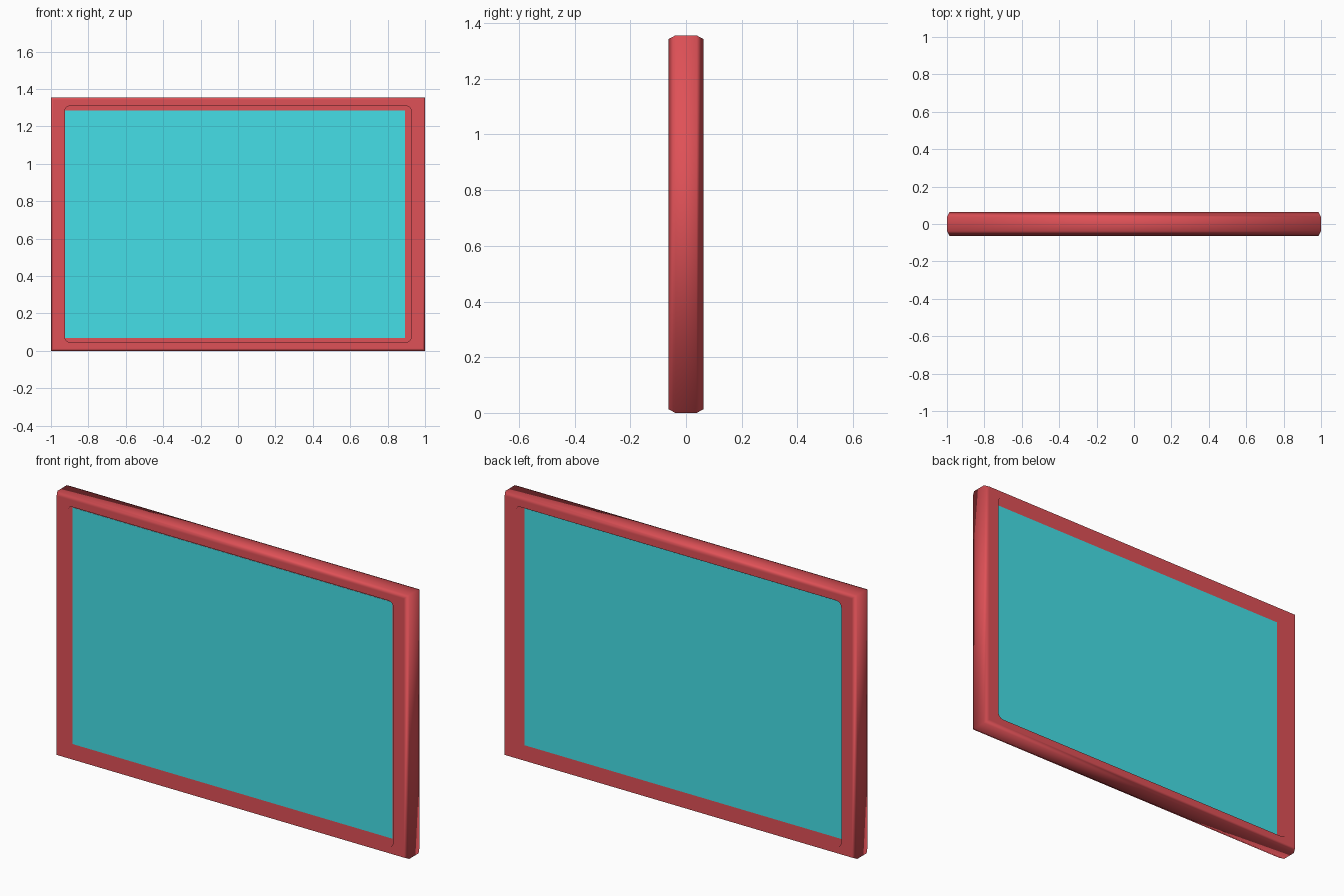
import bpy, bmesh, math

if "Cube" in bpy.data.objects:
    bpy.data.objects.remove(bpy.data.objects["Cube"])

ZC = 0.678                      # height of the frame centre
FLOOR = 0.022                   # distance of each recess floor from the middle


def material(name, rgb):
    m = bpy.data.materials.new(name)
    m.diffuse_color = (*rgb, 1)
    m.use_nodes = True
    m.node_tree.nodes["Principled BSDF"].inputs["Base Color"].default_value = m.diffuse_color
    return m


red = material("coral_red", (0.74, 0.082, 0.095))
teal = material("turquoise", (0.06, 0.74, 0.80))


def add_object(name, bm, mat):
    mesh = bpy.data.meshes.new(name)
    bmesh.ops.recalc_face_normals(bm, faces=bm.faces[:])
    bm.to_mesh(mesh)
    bm.free()
    mesh.materials.append(mat)
    ob = bpy.data.objects.new(name, mesh)
    bpy.context.collection.objects.link(ob)
    return ob


def plate(name, x0, x1, y0, y1, z0, z1, mat):
    bm = bmesh.new()
    bmesh.ops.create_cube(bm, size=1)
    for v in bm.verts:
        v.co = ((x0 + x1) / 2 + v.co.x * (x1 - x0),
                (y0 + y1) / 2 + v.co.y * (y1 - y0),
                (z0 + z1) / 2 + v.co.z * (z1 - z0))
    return add_object(name, bm, mat)


# Frame: square chamfered outside, rounded recess in front and back
CORNERS = [(1, 1), (-1, 1), (-1, -1), (1, -1)]
SEG = 4
bm = bmesh.new()


def outer_loop(inset, y):
    return [bm.verts.new((sx * (1 - inset), y, ZC + sz * (ZC - inset)))
            for sx, sz in CORNERS]


def inner_loop(y, hx=0.927, hz=0.632, r=0.03):
    pts = []
    for k, (sx, sz) in enumerate(CORNERS):
        for i in range(SEG + 1):
            a = math.pi / 2 * (k + i / SEG)
            pts.append(bm.verts.new((sx * (hx - r) + r * math.cos(a), y,
                                     ZC + sz * (hz - r) + r * math.sin(a))))
    return pts


def bridge(a, b):
    n = len(a)
    for i in range(n):
        j = (i + 1) % n
        bm.faces.new((a[i], a[j], b[j], b[i]))


def rim(outer, inner):
    n = SEG + 1
    for k in range(4):
        arc = inner[k * n:(k + 1) * n]
        for i in range(SEG):
            bm.faces.new((outer[k], arc[i], arc[i + 1]))
        m = (k + 1) % 4
        bm.faces.new((outer[k], arc[-1], inner[m * n], outer[m]))


rings = [outer_loop(i, y) for i, y in
         ((0.013, -0.063), (0, -0.038), (0, 0.038), (0.013, 0.063))]
for a, b in zip(rings, rings[1:]):
    bridge(a, b)
for s, outer in ((-1, rings[0]), (1, rings[-1])):
    edge, floor = inner_loop(s * 0.063), inner_loop(s * FLOOR)
    rim(outer, edge)
    bridge(edge, floor)
    bm.faces.new(floor)
for f in bm.faces:
    f.smooth = True
frame = add_object("frame", bm, red)

# Soft shading: rim, recess walls and floors share one flat direction
normals = []
for v in frame.data.vertices:
    side = abs(abs(v.co.y) - 0.038) < 0.001
    normals.append(v.normal.copy() if side
                   else (0, math.copysign(1, v.co.y), 0))
frame.data.normals_split_custom_set_from_vertices(normals)

# Thin coloured panels on the recess floors
plate("front_panel", -0.926, 0.893, -FLOOR - 0.001, -FLOOR + 0.001,
      0.07, 1.285, teal)
plate("back_panel", -0.902, 0.902, FLOOR - 0.001, FLOOR + 0.001,
      0.07, 1.287, teal)
